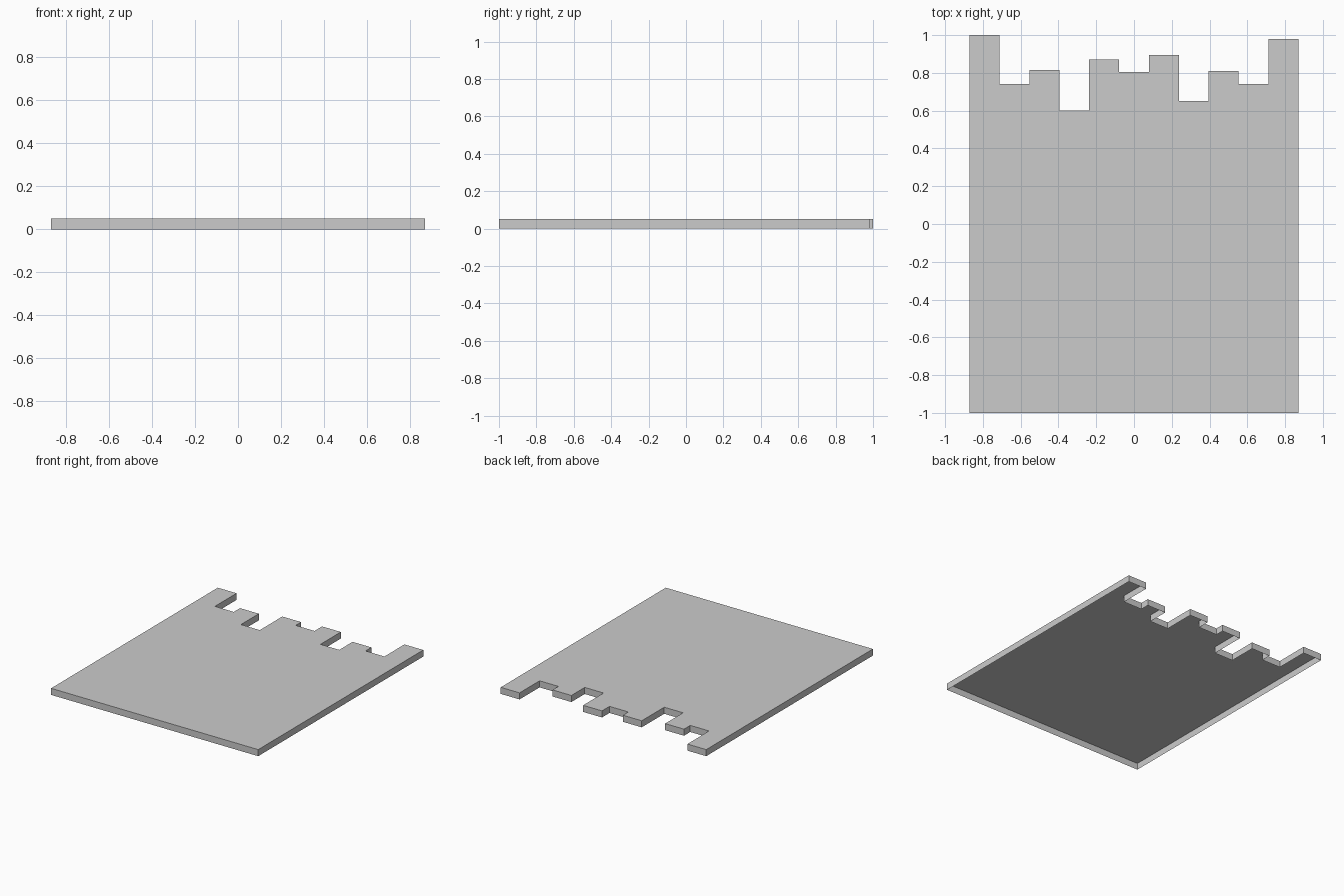
import bpy, bmesh

if "Cube" in bpy.data.objects:
    bpy.data.objects.remove(bpy.data.objects["Cube"])

HALF_W, FRONT_Y, HEIGHT = 0.87, -1.0, 0.05
# Back-edge position of each equal-width strip, left to right
backs = [1.0, 0.74, 0.815, 0.60, 0.87, 0.805, 0.895, 0.65, 0.81, 0.74, 0.98]
step = 2 * HALF_W / len(backs)

# Outline: straight front edge, stepped back edge
outline = [(HALF_W, FRONT_Y), (-HALF_W, FRONT_Y)]
for i, y in enumerate(backs):
    x = -HALF_W + i * step
    outline += [(x, y), (x + step, y)]
outline.reverse()  # counter-clockwise, so the deck faces up

# Flat deck with thin skirt walls, open underneath
bm = bmesh.new()
top = [bm.verts.new((x, y, HEIGHT)) for x, y in outline]
low = [bm.verts.new((x, y, 0)) for x, y in outline]
bm.faces.new(top)
for i in range(len(top)):
    j = (i + 1) % len(top)
    bm.faces.new((low[i], low[j], top[j], top[i]))

mesh = bpy.data.meshes.new("broken_floor_panel")
bm.to_mesh(mesh)
bm.free()
panel = bpy.data.objects.new("broken_floor_panel", mesh)
bpy.context.collection.objects.link(panel)
